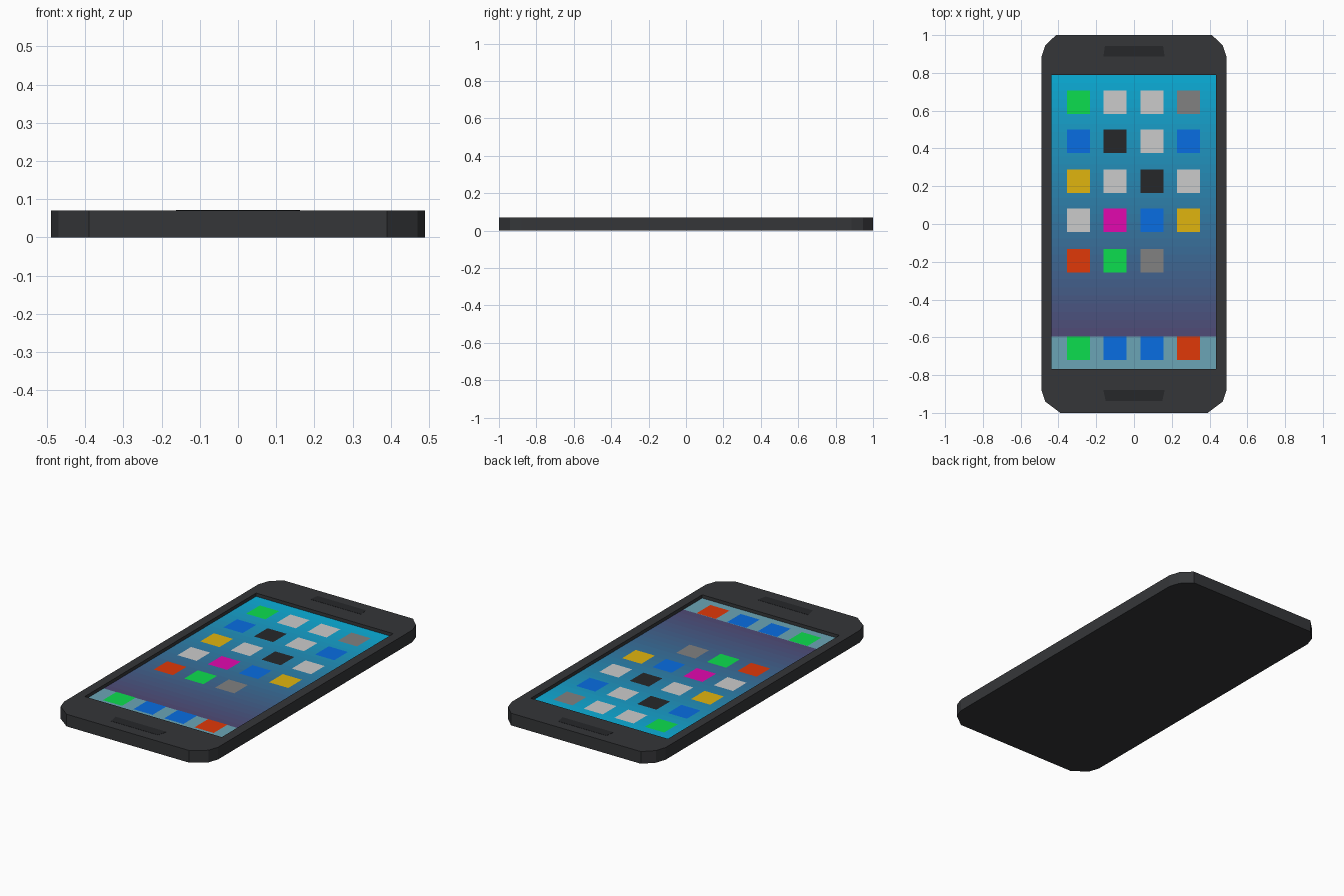
import bpy, bmesh

if "Cube" in bpy.data.objects:
    bpy.data.objects.remove(bpy.data.objects["Cube"])

TOP, FLOOR = 0.07, 0.05


def material(name, rgb):
    """Material from a displayed 0-255 colour, brightened to undo shading."""
    m = bpy.data.materials.new(name)
    m.diffuse_color = [min(1, 1.6 * (c / 255) ** 2.2) for c in rgb] + [1]
    m.use_nodes = True
    m.node_tree.nodes["Principled BSDF"].inputs["Base Color"].default_value = m.diffuse_color
    return m


def finish(name, bm, mats):
    mesh = bpy.data.meshes.new(name)
    bm.to_mesh(mesh)
    bm.free()
    for m in mats:
        mesh.materials.append(m)
    ob = bpy.data.objects.new(name, mesh)
    bpy.context.collection.objects.link(ob)
    return ob


def prism(name, outline, z0, z1, mat):
    bm = bmesh.new()
    face = bm.faces.new([bm.verts.new((x, y, z0)) for x, y in outline])
    ext = bmesh.ops.extrude_face_region(bm, geom=[face])["geom"]
    bmesh.ops.translate(bm, vec=(0, 0, z1 - z0),
                        verts=[v for v in ext if isinstance(v, bmesh.types.BMVert)])
    bmesh.ops.recalc_face_normals(bm, faces=bm.faces)
    return finish(name, bm, [mat])


def mirrored(half):
    """Close a right-hand half profile across x = 0."""
    return half + [(-x, y) for x, y in reversed(half)]


def add_rect(bm, x0, x1, y0, y1, z, index=0):
    f = bm.faces.new([bm.verts.new(p) for p in
                      ((x0, y0, z), (x1, y0, z), (x1, y1, z), (x0, y1, z))])
    f.material_index = index


body_mat = material("dark_casing", (45, 46, 48))
slot_mat = material("slot_black", (34, 35, 37))

# Casing with faceted corners and a recess for the screen
body = prism("casing", mirrored([
    (0.39, -1), (0.47, -0.94), (0.49, -0.88),
    (0.49, 0.885), (0.47, 0.945), (0.413, 1)]), 0, TOP, body_mat)
SX0, SX1, SY0, SY1, DOCK = -0.438, 0.434, -0.767, 0.79, -0.595
cutter = prism("recess_cutter", [(SX0, SY0), (SX1, SY0), (SX1, SY1), (SX0, SY1)],
               FLOOR, 0.2, body_mat)
cutter.hide_render = True
mod = body.modifiers.new("recess", "BOOLEAN")
mod.operation, mod.solver, mod.object = "DIFFERENCE", "EXACT", cutter
bpy.context.view_layer.objects.active = body
bpy.ops.object.modifier_apply(modifier=mod.name)
bpy.data.objects.remove(cutter)

# Earpiece and home button inlays
prism("earpiece", mirrored([(0.162, 0.888), (0.154, 0.943)]),
      TOP - 0.004, TOP + 0.001, slot_mat)
prism("home_button", mirrored([(0.15, -0.938), (0.162, -0.88)]),
      TOP - 0.004, TOP + 0.001, slot_mat)

# Screen background: vertical gradient in strips, then the dock band
N = 32
hi, lo = (14, 143, 178), (66, 60, 94)
mats = [material(f"screen_{i}", [a + (b - a) * (i + 0.5) / N for a, b in zip(hi, lo)])
        for i in range(N)]
mats.append(material("dock_band", (86, 132, 146)))
bm = bmesh.new()
step = (SY1 - DOCK) / N
for i in range(N):
    add_rect(bm, SX0, SX1, SY1 - (i + 1) * step, SY1 - i * step, FLOOR + 0.001, i)
add_rect(bm, SX0, SX1, SY0, DOCK, FLOOR + 0.001, N)
bmesh.ops.remove_doubles(bm, verts=bm.verts, dist=1e-5)
finish("screen", bm, mats)

# App icons: one letter per tile colour
palette = {"G": (16, 178, 64), "W": (166, 167, 168), "A": (103, 103, 103),
           "B": (14, 88, 182), "K": (34, 35, 37), "Y": (180, 145, 18),
           "M": (182, 14, 140), "R": (180, 48, 14)}
keys = list(palette)
rows = [(0.645, "GWWA"), (0.438, "BKWB"), (0.227, "YWKW"),
        (0.02, "WMBY"), (-0.195, "RGA"), (-0.657, "GBBR")]
columns = (-0.295, -0.101, 0.095, 0.288)
bm = bmesh.new()
for y, row in rows:
    for x, key in zip(columns, row):
        add_rect(bm, x - 0.061, x + 0.061, y - 0.062, y + 0.062,
                 FLOOR + 0.0025, keys.index(key))
finish("app_icons", bm, [material(f"icon_{k}", palette[k]) for k in keys])
